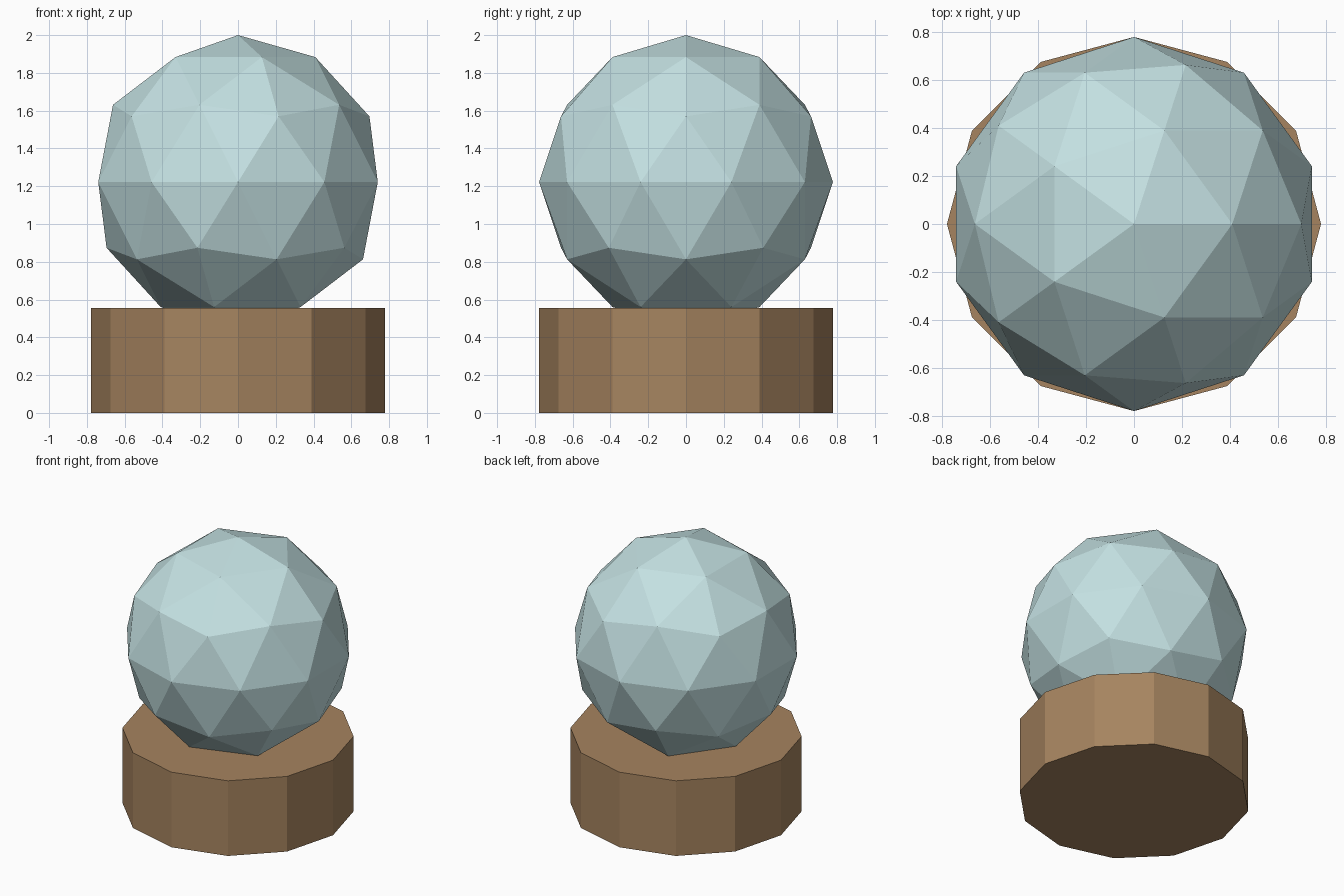
import bpy

if "Cube" in bpy.data.objects:
    bpy.data.objects.remove(bpy.data.objects["Cube"])

SPHERE_R = 0.778
BASE_H = 0.556


def material(name, rgb):
    mat = bpy.data.materials.new(name)
    mat.diffuse_color = (*rgb, 1.0)
    mat.use_nodes = True
    mat.node_tree.nodes["Principled BSDF"].inputs["Base Color"].default_value = mat.diffuse_color
    return mat


def finish(name, mat):
    obj = bpy.context.object
    obj.name = name
    obj.data.materials.append(mat)
    bpy.ops.object.shade_flat()


# Twelve-sided wooden base
bpy.ops.mesh.primitive_cylinder_add(vertices=12, radius=SPHERE_R, depth=BASE_H,
                                    location=(0, 0, BASE_H / 2))
finish("base", material("brown wood", (0.38, 0.23, 0.115)))

# Faceted glass globe, sunk slightly into the base
bpy.ops.mesh.primitive_ico_sphere_add(subdivisions=2, radius=SPHERE_R,
                                      location=(0, 0, 2 - SPHERE_R))
finish("globe", material("pale blue glass", (0.55, 0.75, 0.76)))
